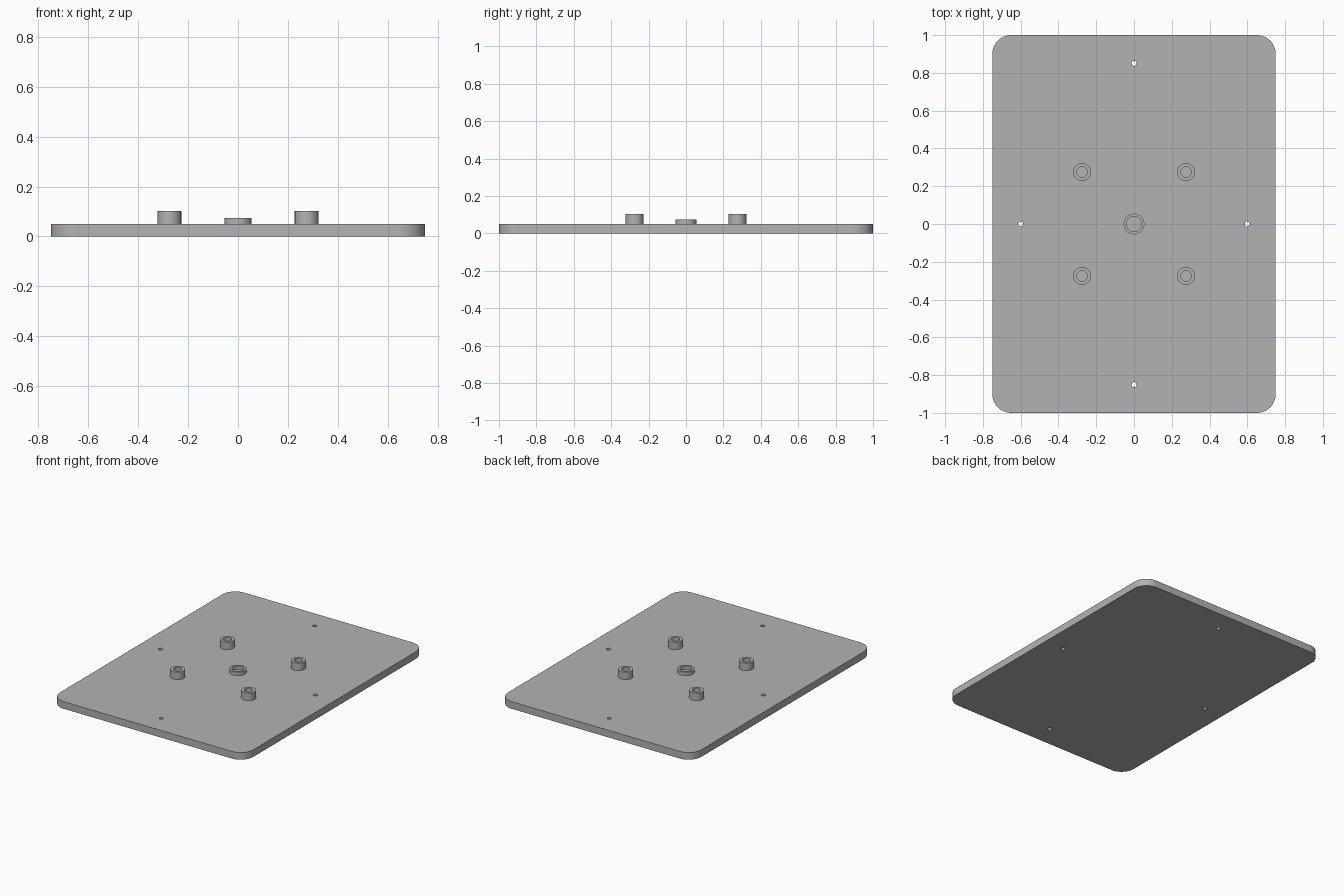
import bpy
import bmesh
from math import cos, sin, tau, radians

cube = bpy.data.objects.get("Cube")
if cube:
    bpy.data.objects.remove(cube)

grey = bpy.data.materials.new("plain grey")
grey.use_nodes = True
grey.diffuse_color = (0.45, 0.45, 0.45, 1)
grey.node_tree.nodes["Principled BSDF"].inputs["Base Color"].default_value = grey.diffuse_color


def circle(x, y, r, n=48):
    return [(x + r * cos(tau * i / n), y + r * sin(tau * i / n)) for i in range(n)]


def rounded_rectangle(hx, hy, r, n=16):
    points = []
    for k, (sx, sy) in enumerate([(1, 1), (-1, 1), (-1, -1), (1, -1)]):
        for i in range(n + 1):
            a = tau / 4 * (k + i / n)
            points.append((sx * (hx - r) + r * cos(a), sy * (hy - r) + r * sin(a)))
    return points


def extrude_outlines(name, outlines, bottom, top):
    """Solid from an outer outline and hole outlines, raised from bottom to top."""
    bm = bmesh.new()
    edges = []
    for outline in outlines:
        verts = [bm.verts.new((x, y, bottom)) for x, y in outline]
        edges += [bm.edges.new((v, verts[i - 1])) for i, v in enumerate(verts)]
    bmesh.ops.triangle_fill(bm, edges=edges, use_beauty=True, use_dissolve=False)
    cap = bmesh.ops.extrude_face_region(bm, geom=bm.faces[:], use_keep_orig=True)
    for v in cap["geom"]:
        if isinstance(v, bmesh.types.BMVert):
            v.co.z = top
    bmesh.ops.recalc_face_normals(bm, faces=bm.faces[:])
    mesh = bpy.data.meshes.new(name)
    bm.to_mesh(mesh)
    bm.free()
    mesh.materials.append(grey)
    obj = bpy.data.objects.new(name, mesh)
    bpy.context.collection.objects.link(obj)
    bpy.ops.object.select_all(action="DESELECT")
    obj.select_set(True)
    bpy.context.view_layer.objects.active = obj
    bpy.ops.object.shade_smooth_by_angle(angle=radians(30))
    return obj


# Base plate with four small through holes
holes = [circle(x, y, 0.0135, 24) for x, y in [(0.6, 0), (-0.6, 0), (0, 0.85), (0, -0.85)]]
extrude_outlines("base_plate", [rounded_rectangle(0.75, 1, 0.1)] + holes, 0, 0.05)

# Low ring in the middle
extrude_outlines("centre_ring", [circle(0, 0, 0.055), circle(0, 0, 0.04)], 0.05, 0.075)

# Four hollow standoffs
for side, x in (("left", 0.275), ("right", -0.275)):
    for end, y in (("front", -0.275), ("back", 0.275)):
        extrude_outlines(f"standoff_{end}_{side}",
                         [circle(x, y, 0.0475), circle(x, y, 0.0275)], 0.05, 0.1025)
